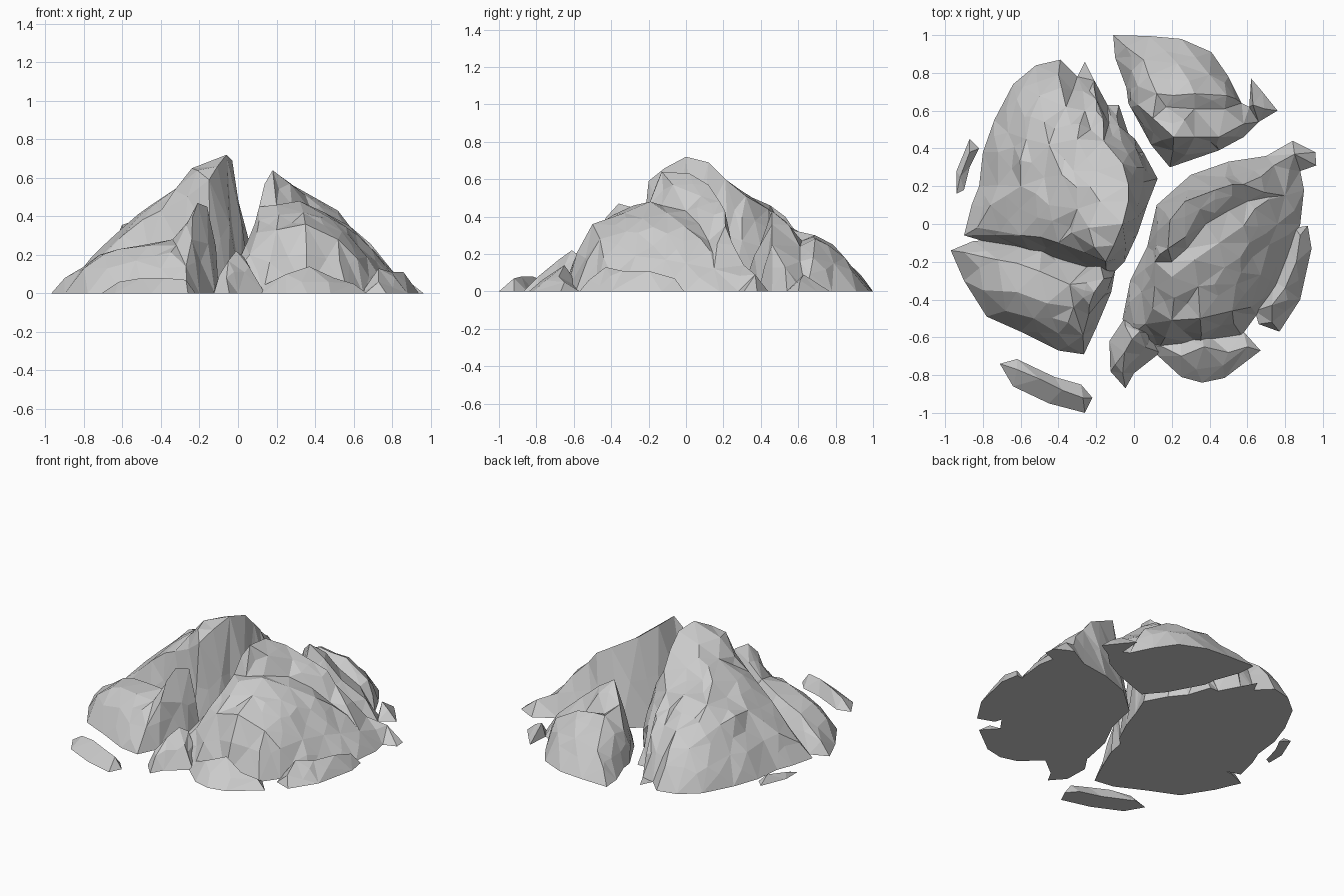
import bpy, bmesh, random
from mathutils import Vector
from mathutils.geometry import delaunay_2d_cdt

random.seed(4)


def rock(name, outline, ridges, detail=0.2, rough=0.018):
    """Faceted rock: ground outline plus crest/valley lines, triangulated and roughened."""
    pts = [(x, y, 0.0) for x, y in outline]
    n = len(pts)
    edges = [(i, (i + 1) % n) for i in range(n)]
    for line in ridges:
        start = len(pts)
        pts += line
        edges += [(i, i + 1) for i in range(start, len(pts) - 1)]
    v2, _, tris, orig, _, _ = delaunay_2d_cdt(
        [Vector(p[:2]) for p in pts], edges, [], 1, 1e-5)
    bm = bmesh.new()
    verts = []
    for p, o in zip(v2, orig):
        z = pts[o[0]][2] if o else 0.1
        verts.append(bm.verts.new((p.x, p.y, z)))
    for t in tris:
        bm.faces.new([verts[i] for i in t])
    # break up large facets, keeping the ground edge straight
    long_edges = [e for e in bm.edges if e.calc_length() > detail and not e.is_boundary]
    res = bmesh.ops.subdivide_edges(bm, edges=long_edges, cuts=1)
    for v in {g for g in res["geom_inner"] if isinstance(g, bmesh.types.BMVert)}:
        if v.co.z > 0.03:
            v.co += Vector([random.uniform(-rough, rough) for _ in range(3)])
            v.co.z += rough * 0.5
    bmesh.ops.triangulate(bm, faces=bm.faces[:])
    # flat underside
    bmesh.ops.holes_fill(bm, edges=[e for e in bm.edges if e.is_boundary], sides=0)
    bmesh.ops.recalc_face_normals(bm, faces=bm.faces[:])
    me = bpy.data.meshes.new(name)
    bm.to_mesh(me)
    bm.free()
    ob = bpy.data.objects.new(name, me)
    bpy.context.collection.objects.link(ob)
    return ob


# Tall left rock with steep faces to the front and right
rock("main_rock",
     [(-.9, -.06), (-.86, .1), (-.82, .2), (-.8, .38), (-.74, .55), (-.64, .74),
      (-.52, .84), (-.39, .87), (-.3, .78), (-.26, .86), (-.21, .76), (-.14, .63),
      (-.08, .63), (-.03, .48), (.05, .38), (.125, .24), (.07, .1), (.02, -.05),
      (-.05, -.2), (-.14, -.29), (-.5, -.18)],
     [[(-.83, -.02, .1), (-.6, -.06, .3), (-.4, -.1, .43), (-.15, -.2, .59),
       (-.06, 0, .72), (-.03, .12, .69), (-.03, .21, .6), (-.06, .32, .51),
       (-.16, .44, .44), (-.2, .66, .25)],
      [(-.24, -.02, .65), (-.18, .12, .64), (-.2, .28, .55), (-.3, .45, .46),
       (-.36, .62, .3), (-.4, .79, .14)],
      [(-.76, .1, .19), (-.6, .2, .34), (-.45, .1, .46), (-.38, .26, .5)],
      [(-.72, .38, .16), (-.57, .45, .33), (-.45, .42, .42)],
      [(-.62, .66, .14), (-.5, .68, .24)],
      [(-.23, .5, .37), (-.26, .6, .3)],
      [(.05, .3, .27), (.01, .4, .24), (-.08, .52, .22)],
      [(-.3, .08, .56), (-.32, .28, .5)]])

# Lower rock leaning against the main rock's front
rock("front_left_rock",
     [(-.97, -.14), (-.9, -.3), (-.78, -.49), (-.6, -.57), (-.4, -.67), (-.265, -.69),
      (-.2, -.55), (-.12, -.36), (-.1, -.25), (-.2, -.16), (-.5, -.07), (-.85, -.09)],
     [[(-.9, -.15, .08), (-.72, -.19, .2), (-.5, -.25, .25), (-.34, -.32, .28),
       (-.21, -.36, .47), (-.16, -.29, .45)],
      [(-.8, -.35, .13), (-.62, -.36, .23), (-.46, -.42, .25), (-.32, -.44, .25),
       (-.24, -.48, .28), (-.27, -.59, .14)],
      [(-.68, -.46, .13), (-.53, -.5, .17), (-.4, -.58, .13)]])

# Back right rock: crest, valley and second crest before the rear slope
rock("back_rock",
     [(-.11, 1), (.08, .995), (.25, .98), (.41, .91), (.5, .78), (.57, .64), (.61, .62),
      (.62, .77), (.68, .7), (.76, .6), (.66, .54), (.58, .46), (.45, .39), (.19, .3),
      (.09, .42), (-.03, .64), (-.04, .72), (-.1, .88)],
     [[(.02, .63, .2), (.1, .56, .33), (.21, .46, .43), (.32, .46, .36), (.45, .46, .25),
       (.58, .53, .13)],
      [(.17, .62, .27), (.32, .61, .24), (.48, .61, .16)],
      [(.02, .73, .22), (.12, .69, .3), (.32, .69, .28), (.49, .68, .18)],
      [(.05, .87, .15), (.23, .85, .18), (.4, .79, .15)],
      [(.63, .63, .09), (.69, .61, .06)]])

# Broad right rock: peak by the gap, hollow behind a lower front shoulder
rock("right_rock",
     [(-.05, -.62), (-.06, -.5), (-.02, -.3), (.07, -.12), (.12, .1), (.3, .26),
      (.5, .33), (.7, .36), (.84, .44), (.96, .38), (.965, .31), (.88, .28), (.9, .18),
      (.88, 0), (.84, -.15), (.76, -.35), (.65, -.48), (.57, -.59), (.35, -.64), (.13, -.66)],
     [[(0, -.53, .16), (.04, -.36, .25), (.11, -.2, .45), (.18, -.13, .64), (.19, .02, .63),
       (.27, .12, .57), (.43, .18, .48), (.58, .21, .35), (.74, .31, .14), (.85, .37, .09)],
      [(.06, -.53, .2), (.2, -.51, .33), (.35, -.5, .36), (.52, -.46, .28), (.62, -.44, .18)],
      [(.11, -.33, .38), (.2, -.28, .46), (.32, -.19, .48), (.45, -.1, .42), (.58, -.01, .35),
       (.64, .08, .28)],
      [(.2, -.2, .46), (.28, -.13, .46), (.38, 0, .43), (.5, .07, .36), (.6, .12, .27)],
      [(.27, -.07, .57), (.35, .08, .51), (.52, .15, .41)],
      [(.34, -.33, .42), (.48, -.23, .39), (.61, -.1, .31), (.76, 0, .15), (.8, .15, .12)],
      [(.54, -.32, .32), (.67, -.27, .19)]])

# Broken pieces around the foot
rock("front_foot_slab",
     [(.05, -.63), (.13, -.7), (.25, -.81), (.36, -.84), (.48, -.815), (.67, -.67),
      (.58, -.57), (.35, -.55)],
     [[(.15, -.65, .05), (.25, -.7, .1), (.37, -.65, .14), (.5, -.68, .08), (.6, -.65, .05)],
      [(.33, -.77, .06), (.47, -.75, .06)]])
rock("corner_shard",
     [(-.13, -.62), (-.125, -.78), (-.045, -.87), (0, -.79), (.14, -.68), (.1, -.55),
      (-.05, -.5)],
     [[(-.06, -.79, .08), (-.05, -.68, .17), (-.01, -.61, .22), (.03, -.57, .19)]])
rock("right_foot_slab",
     [(.85, -.02), (.92, -.01), (.94, -.13), (.88, -.4), (.77, -.57), (.66, -.53),
      (.64, -.46), (.74, -.3), (.81, -.12)],
     [[(.88, -.06, .07), (.86, -.2, .11), (.8, -.34, .11), (.73, -.43, .13), (.73, -.52, .06)]])
rock("front_loose_stone",
     [(-.71, -.74), (-.64, -.86), (-.45, -.95), (-.26, -1), (-.22, -.92), (-.28, -.85),
      (-.42, -.81), (-.62, -.715)],
     [[(-.62, -.77, .06), (-.5, -.82, .08), (-.38, -.88, .08), (-.27, -.92, .07)]])
rock("left_loose_stone",
     [(-.94, .16), (-.94, .28), (-.87, .45), (-.82, .4), (-.87, .3), (-.9, .18)],
     [[(-.92, .25, .03), (-.87, .38, .05)]])
